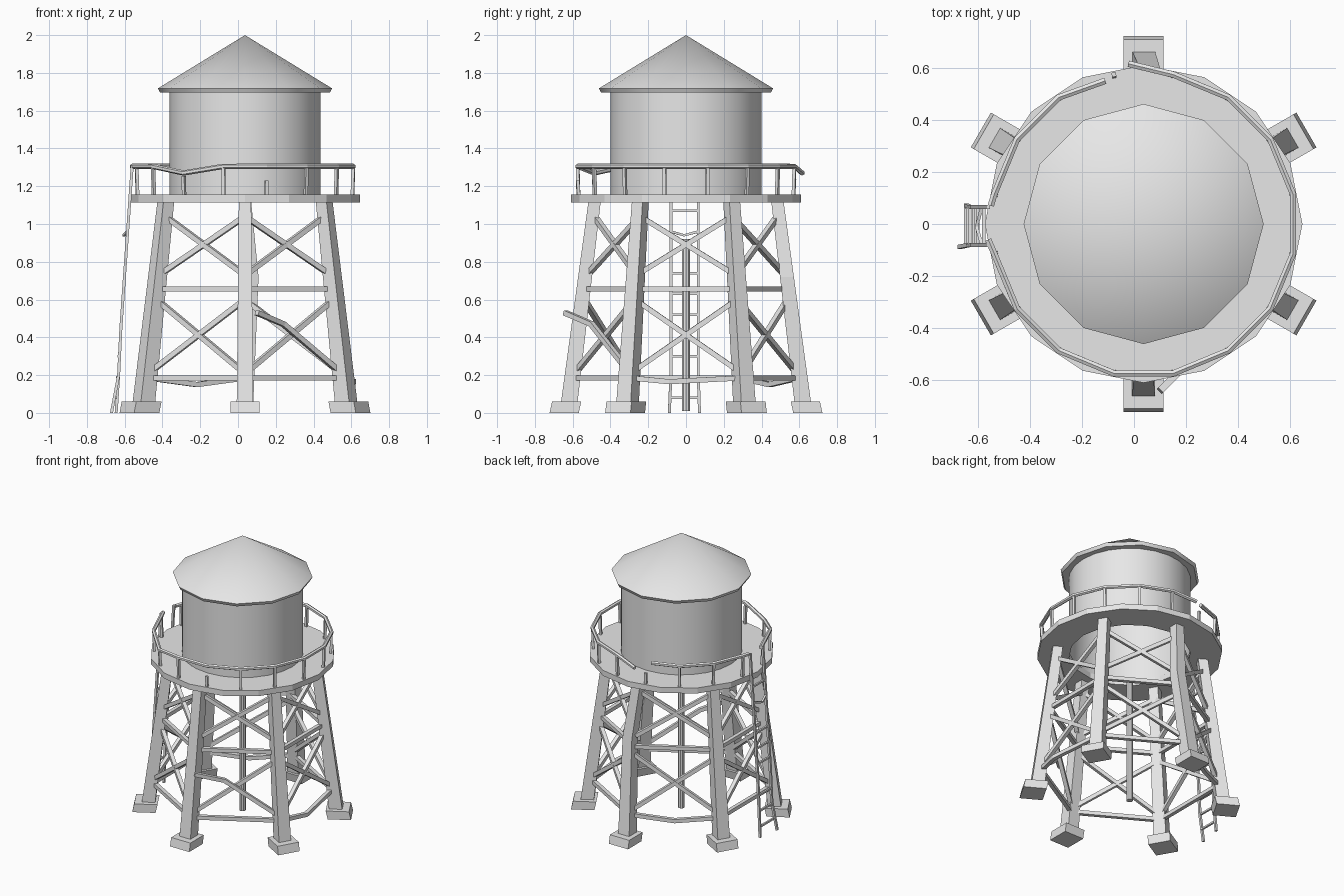
import bpy, bmesh, math
from mathutils import Vector

cube = bpy.data.objects.get("Cube")
if cube:
    bpy.data.objects.remove(cube, do_unlink=True)

CX = 0.037  # tower axis
UP = Vector((0, 0, 1))

grey = bpy.data.materials.new("plain_grey")
grey.use_nodes = True
grey.diffuse_color = (0.8, 0.8, 0.8, 1)
grey.node_tree.nodes["Principled BSDF"].inputs["Base Color"].default_value = (0.8, 0.8, 0.8, 1)


def finish(name, bm, smooth=False):
    bmesh.ops.recalc_face_normals(bm, faces=bm.faces)
    mesh = bpy.data.meshes.new(name)
    bm.to_mesh(mesh)
    bm.free()
    mesh.materials.append(grey)
    obj = bpy.data.objects.new(name, mesh)
    bpy.context.collection.objects.link(obj)
    if smooth:
        bpy.ops.object.select_all(action='DESELECT')
        obj.select_set(True)
        bpy.context.view_layer.objects.active = obj
        bpy.ops.object.shade_smooth_by_angle(angle=math.radians(35))
    return obj


def polar(angle, radius, z):
    a = math.radians(angle)
    return Vector((CX + radius * math.cos(a), radius * math.sin(a), z))


def lathe(name, profile, sides, closed=False, smooth=False):
    """Spin (radius, z) points round the tower axis."""
    bm = bmesh.new()
    rings = []
    for r, z in profile:
        if r == 0:
            rings.append([bm.verts.new((CX, 0, z))] * sides)
        else:
            rings.append([bm.verts.new(polar(360 * i / sides, r, z)) for i in range(sides)])
    pairs = list(zip(rings, rings[1:]))
    if closed:
        pairs.append((rings[-1], rings[0]))
    for a, b in pairs:
        for i in range(sides):
            j = (i + 1) % sides
            bm.faces.new(list(dict.fromkeys((a[i], a[j], b[j], b[i]))))
    return finish(name, bm, smooth)


def sweep(name, points, radii, sides=4, axis=None, smooth=False):
    """Loft a polygon along points; with an axis the rings stay level."""
    points = [Vector(p) for p in points]
    if not isinstance(radii, (list, tuple)):
        radii = [radii] * len(points)
    bm = bmesh.new()
    rings = []
    for k, p in enumerate(points):
        if axis is not None:
            u, v = axis, UP.cross(axis)
        else:
            t = (points[min(k + 1, len(points) - 1)] - points[max(k - 1, 0)]).normalized()
            ref = Vector((0, 1, 0)) if abs(t.z) > 0.95 else UP
            u = ref.cross(t).normalized()
            v = t.cross(u)
        ring = []
        for i in range(sides):
            a = 2 * math.pi * (i + 0.5) / sides
            ring.append(bm.verts.new(p + (u * math.cos(a) + v * math.sin(a)) * radii[k]))
        rings.append(ring)
    for a, b in zip(rings, rings[1:]):
        for i in range(sides):
            j = (i + 1) % sides
            bm.faces.new((a[i], a[j], b[j], b[i]))
    bm.faces.new(rings[0])
    bm.faces.new(rings[-1])
    return finish(name, bm, smooth)


# Tank, roof, walkway and pipe
lathe("tank", [(0.4, 1.115), (0.4, 1.71)], 24, smooth=True)
lathe("roof", [(0, 2.0), (0.461, 1.718), (0.45, 1.695), (0, 1.695)], 12, smooth=True)
lathe("walkway", [(0.4, 1.115), (0.61, 1.115), (0.61, 1.155), (0.4, 1.155)], 16, closed=True)
lathe("centre_pipe", [(0, 0.01), (0.022, 0.01), (0.022, 0.92), (0, 0.92)], 10, smooth=True)


# Legs and footings; the back leg is buckled
def leg_radius(z):
    return 0.625 - 0.126 * z


for n in range(6):
    angle = 30 + 60 * n
    radial = polar(angle, 1, 0) - Vector((CX, 0, 0))
    path = [polar(angle, leg_radius(z), z) for z in (0.05, 0.72, 1.12)]
    if angle == 90:
        path[1].x += 0.035
    sweep(f"leg_{n}", path, [0.062, 0.052, 0.046], axis=radial)
    sweep(f"footing_{n}", [polar(angle, 0.645, 0), polar(angle, 0.632, 0.06)], 0.109, axis=radial)

# Bracing between neighbouring legs
BRACE = 0.019
for n in range(6):
    a, b = 30 + 60 * n, 90 + 60 * n

    def node(angle, z):
        return polar(angle, leg_radius(z) - 0.01, z)

    low = [node(a, 0.185), node(b, 0.185)]
    if a == 90:      # sagging beam
        low.insert(1, (low[0] + low[1]) / 2 - UP * 0.035)
    elif a == 330:   # beam knocked outwards
        low.insert(1, Vector((0.61, -0.09, 0.165)))
    sweep(f"low_beam_{n}", low, BRACE)
    sweep(f"middle_beam_{n}", [node(a, 0.655), node(b, 0.655)], BRACE)
    for tier, (z0, z1) in {"lower": (0.21, 0.6), "upper": (0.73, 1.04)}.items():
        sweep(f"{tier}_rising_brace_{n}", [node(a, z0), node(b, z1)], BRACE)
        falling = [node(a, z1), node(b, z0)]
        if a == 270 and tier == "lower":  # brace torn loose at its top
            falling = [Vector((0.1, -0.64, 0.53)), Vector((0.24, -0.5, 0.47)), falling[1]]
        sweep(f"{tier}_falling_brace_{n}", falling, BRACE)

# Railing posts, some broken short
RAIL_R, RAIL_Z = 0.585, 1.305
heights = {4: 1.235, 10: 1.255, 12: 1.23}
for k in range(16):
    angle = 11.25 + 22.5 * k
    top = polar(angle, RAIL_R, heights.get(k, RAIL_Z))
    sweep(f"railing_post_{k}", [polar(angle, RAIL_R - 0.005, 1.15), top], 0.012,
          axis=polar(angle, 1, 0) - Vector((CX, 0, 0)))

# Handrail in two lengths, open at the ladder and at the break
main_rail = [Vector((-0.02, 0.615, 1.27))]
for k in list(range(3, -1, -1)) + list(range(15, 7, -1)):
    main_rail.append(polar(11.25 + 22.5 * k, RAIL_R, 1.27 if k == 10 else RAIL_Z))
main_rail.append(Vector((-0.56, -0.06, RAIL_Z)))
sweep("main_handrail", main_rail, 0.014, sides=6)
short_rail = [Vector((-0.55, 0.07, RAIL_Z))]
short_rail += [polar(11.25 + 22.5 * k, RAIL_R, RAIL_Z) for k in (7, 6, 5)]
short_rail.append(Vector((-0.11, 0.55, RAIL_Z)))
sweep("short_handrail", short_rail, 0.014, sides=6)

# Ladder with a bent foot and a few missing rungs
for side, y, foot in (("left", 0.065, -0.645), ("right", -0.08, -0.67)):
    sweep(f"ladder_{side}_rail",
          [(-0.56, y, 1.31), (-0.62, y, 0.45), (-0.632, y, 0.2), (foot, y * 1.1, 0)], 0.011)
for i in range(10):
    z = 0.08 + 0.11 * i
    if i in (3, 7):
        continue
    x = -0.56 - 0.07 * (1.31 - z)
    droop = 0.02 if i == 8 else 0
    sweep(f"ladder_rung_{i}", [(x, 0.065, z), (x - droop, -0.01, z - droop), (x, -0.08, z)], 0.009)
